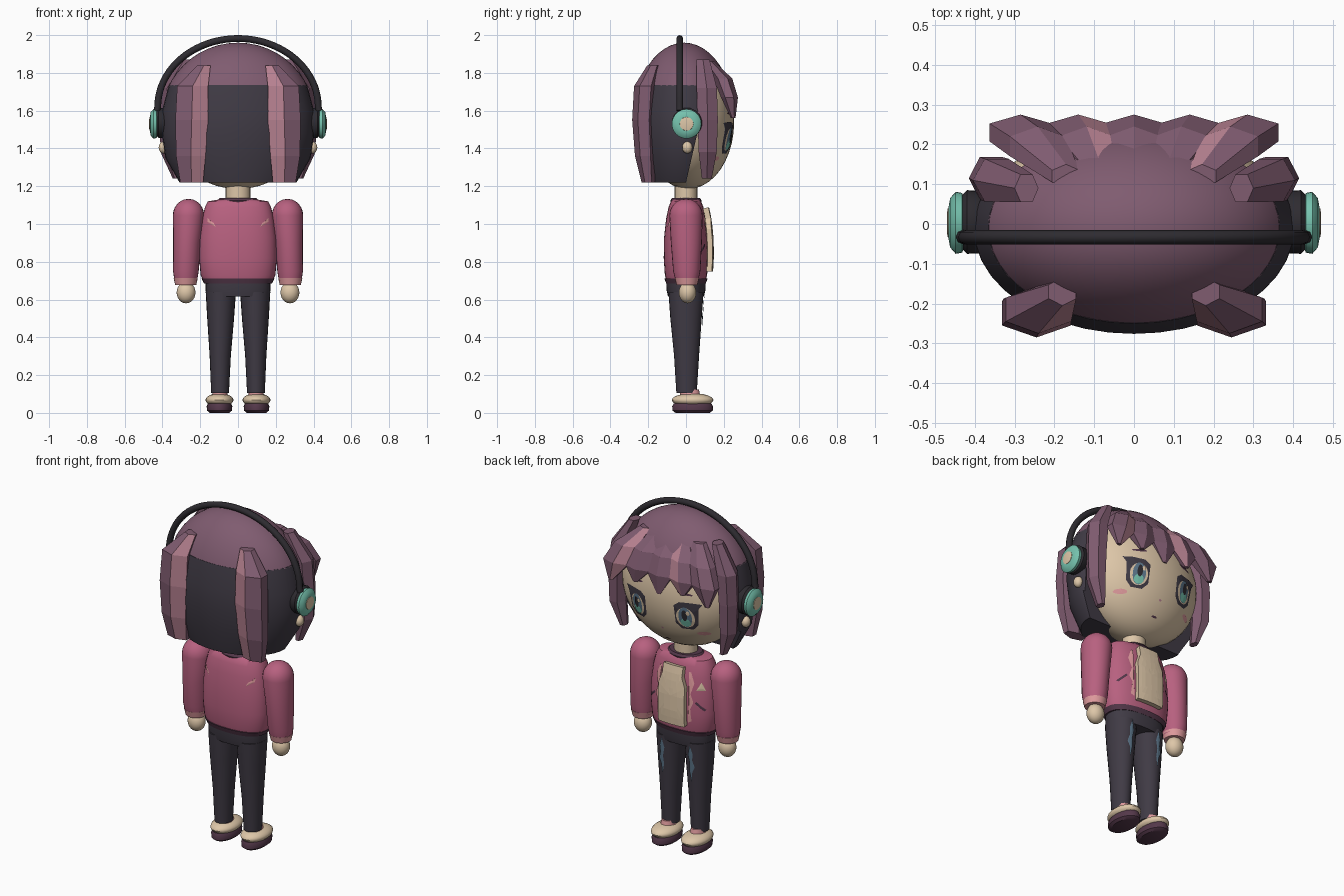
import bpy, bmesh, math
from mathutils import Vector
from mathutils.bvhtree import BVHTree

if "Cube" in bpy.data.objects:
    bpy.data.objects.remove(bpy.data.objects["Cube"])


def lin(c):
    return tuple((v / 12.92 if v < 0.04 else ((v + 0.055) / 1.055) ** 2.4) for v in c) + (1.0,)


M = {}
for name, col in {
    "hair_plum": (.50, .36, .44), "charcoal": (.25, .23, .27), "jacket_rose": (.72, .38, .50),
    "skin_beige": (.87, .78, .66), "mint": (.46, .76, .68), "hair_highlight": (.72, .51, .57),
    "soft_pink": (.88, .61, .62), "slate_blue": (.36, .46, .54), "dark_plum": (.33, .22, .29),
    "near_black": (.18, .17, .19),
}.items():
    M[name] = bpy.data.materials.new(name)
    M[name].diffuse_color = lin(col)


def finish(name, bm, mats, smooth=True, rule=None):
    bmesh.ops.recalc_face_normals(bm, faces=bm.faces)
    bm.normal_update()
    for f in bm.faces:
        f.smooth = smooth
        if rule and rule(f.normal):
            f.material_index = 1
    me = bpy.data.meshes.new(name)
    bm.to_mesh(me)
    bm.free()
    for m in mats:
        me.materials.append(M[m])
    if smooth:
        me.set_sharp_from_angle(angle=math.radians(40))
    ob = bpy.data.objects.new(name, me)
    bpy.context.collection.objects.link(ob)
    return ob


def loft(name, rings, mat, n=24, rot=0.0, power=1.0, smooth=True, rule=None, mat2=None, cut=None):
    """Skin horizontal rings given as (x, y, z, rx, ry); cut limits y per ring."""
    bm = bmesh.new()
    loops = []
    for j, (x, y, z, rx, ry) in enumerate(rings):
        loop = []
        for i in range(n):
            a = 2 * math.pi * i / n + rot
            c, s = math.cos(a), math.sin(a)
            px = x + rx * math.copysign(abs(c) ** power, c)
            py = y + ry * math.copysign(abs(s) ** power, s)
            if cut:
                py = min(py, cut[j])
            loop.append(bm.verts.new((px, py, z)))
        loops.append(loop)
    for a, b in zip(loops, loops[1:]):
        for i in range(n):
            k = (i + 1) % n
            bm.faces.new((a[i], a[k], b[k], b[i]))
    bm.faces.new(loops[0])
    bm.faces.new(loops[-1])
    return finish(name, bm, [mat] + ([mat2] if mat2 else []), smooth, rule)


def ball(name, c, r, mat, seg=32, zmin=None):
    bm = bmesh.new()
    bmesh.ops.create_uvsphere(bm, u_segments=seg, v_segments=seg // 2, radius=1)
    for v in bm.verts:
        v.co = Vector([c[i] + v.co[i] * r[i] for i in range(3)])
    if zmin is not None:
        res = bmesh.ops.bisect_plane(bm, geom=bm.verts[:] + bm.edges[:] + bm.faces[:],
                                     plane_co=(0, 0, zmin), plane_no=(0, 0, 1), clear_inner=True)
        bmesh.ops.holes_fill(bm, edges=[e for e in bm.edges if e.is_boundary])
    return finish(name, bm, [mat])


def lathe_x(name, side, prof, y, z, mat, n=32):
    """Disc turned around the x axis from (x, radius) points."""
    bm = bmesh.new()
    loops = [[bm.verts.new((side * x, y + r * math.cos(2 * math.pi * i / n), z + r * math.sin(2 * math.pi * i / n)))
              for i in range(n)] for x, r in prof]
    for a, b in zip(loops, loops[1:]):
        for i in range(n):
            bm.faces.new((a[i], a[(i + 1) % n], b[(i + 1) % n], b[i]))
    bm.faces.new(loops[0])
    bm.faces.new(loops[-1])
    return finish(name, bm, [mat])


def tree_of(ob):
    return BVHTree.FromPolygons([v.co for v in ob.data.vertices], [tuple(p.vertices) for p in ob.data.polygons])


def decal(name, tree, cx, cz, outline, mat, off=.004, face=1, thick=0):
    """Thin plate laid on a surface, projected along y."""
    bm = bmesh.new()

    def put(x, z):
        hit = tree.ray_cast(Vector((x, 2 * face, z)), Vector((0, -face, 0)))[0]
        return bm.verts.new((x, (hit.y if hit else 0) + off * face, z))
    mid, prev, n = put(cx, cz), None, len(outline)
    for t in (.25, .5, .75, 1):
        ring = [put(cx + t * x, cz + t * z) for x, z in outline]
        for i in range(n):
            k = (i + 1) % n
            bm.faces.new((ring[i], ring[k], prev[k], prev[i]) if prev else (ring[i], ring[k], mid))
        prev = ring
    if sum(f.normal.y for f in bm.faces if not f.normal_update()) * face < 0:
        bmesh.ops.reverse_faces(bm, faces=bm.faces)
    me = bpy.data.meshes.new(name)
    bm.to_mesh(me)
    bm.free()
    me.materials.append(M[mat])
    ob = bpy.data.objects.new(name, me)
    bpy.context.collection.objects.link(ob)
    if thick:
        mod = ob.modifiers.new("thickness", "SOLIDIFY")
        mod.thickness, mod.offset = thick, -1
    return ob


def oval(rx, rz, n=20):
    return [(rx * math.cos(2 * math.pi * i / n), rz * math.sin(2 * math.pi * i / n)) for i in range(n)]


def box(w, h, steps=6):
    side = [-1 + 2 * i / steps for i in range(steps)]
    return ([(w * t, -h) for t in side] + [(w, h * t) for t in side]
            + [(-w * t, h) for t in side] + [(-w, -h * t) for t in side])


def tilt(pts, deg):
    c, s = math.cos(math.radians(deg)), math.sin(math.radians(deg))
    return [(x * c - z * s, x * s + z * c) for x, z in pts]


# Head, neck and hair mass
head = ball("head", (0, .01, 1.54), (.375, .245, .355), "skin_beige", 40)
loft("neck", [(0, 0, 1.1, .065, .06), (0, 0, 1.24, .065, .06)], "skin_beige")
ball("hair_cap", (0, -.01, 1.55), (.41, .268, .41), "hair_plum", 48, 1.73)
loft("hair_back", [(0, -.01, 1.22, .31, .225), (0, -.01, 1.35, .385, .255), (0, -.01, 1.48, .403, .266),
                   (0, -.01, 1.6, .402, .266), (0, -.01, 1.735, .366, .24)],
     "charcoal", 40, cut=[0, .03, .06, .07, .07])

# Hair locks
for s, tag in ((-1, "left"), (1, "right")):
    loft("back_lock_" + tag, [(s * .18, -.17, 1.84, .04, .035), (s * .24, -.215, 1.73, .095, .06),
                              (s * .245, -.225, 1.55, .1, .06), (s * .25, -.215, 1.36, .09, .055),
                              (s * .245, -.2, 1.22, .07, .035)], "hair_plum", 6, math.pi / 6, smooth=False,
         rule=lambda n, s=s: n.x * s < -.15 and n.y < -.3, mat2="hair_highlight")
    loft("side_lock_" + tag, [(s * .27, .09, 1.87, .03, .04), (s * .345, .11, 1.72, .06, .062),
                              (s * .36, .115, 1.55, .055, .062), (s * .36, .115, 1.38, .05, .055),
                              (s * .325, .11, 1.24, .02, .03)], "hair_plum", 6, smooth=False)
for i, (x, tip, lit) in enumerate(((-.285, 1.56, 0), (-.14, 1.59, 1), (0, 1.56, 0), (.14, 1.59, 0), (.285, 1.56, -1))):
    loft(f"fringe_lock_{i + 1}", [(x * .6, .12, 1.86, .04, .03), (x * .85, .195, 1.77, .08, .05),
                                  (x, .23, 1.67, .09, .045), (x * 1.1, .25, tip, .015, .012)],
         "hair_plum", 6, math.pi / 6, smooth=False,
         rule=(lambda n, k=lit: n.x * k > .15 and n.y > .2) if lit else None, mat2="hair_highlight")

# Face
skin = tree_of(head)
for s, tag in ((-1, "left"), (1, "right")):
    ex, ez = s * .155, 1.455
    lash = [(-.062 * s, .06), (-.03 * s, .083), (.04 * s, .085), (.09 * s, .08), (.07 * s, .05),
            (.06 * s, -.05), (.03 * s, -.083), (-.03 * s, -.083), (-.06 * s, -.05)]
    decal("eye_outline_" + tag, skin, ex, ez, lash, "charcoal", .004)
    decal("eye_white_" + tag, skin, ex, ez - .008, oval(.05, .062), "skin_beige", .006)
    decal("iris_" + tag, skin, ex, ez - .005, oval(.036, .062), "slate_blue", .008)
    decal("iris_glow_" + tag, skin, ex, ez - .038, oval(.027, .026), "mint", .010)
    decal("pupil_" + tag, skin, ex, ez + .008, oval(.015, .034), "near_black", .012)
    decal("eye_glint_" + tag, skin, ex - .02, ez + .025, oval(.01, .014, 8), "skin_beige", .014)
    decal("eyebrow_" + tag, skin, ex, 1.59, tilt(oval(.045, .007, 10), -8 * s), "dark_plum", .004)
    decal("cheek_" + tag, skin, s * .225, 1.345, oval(.032, .013, 12), "soft_pink", .004)
decal("nose", skin, 0, 1.345, oval(.008, .006, 8), "hair_highlight", .004)
decal("mouth", skin, 0, 1.265, oval(.018, .005, 10), "dark_plum", .004)

# Headphones
cu = bpy.data.curves.new("headband", "CURVE")
cu.dimensions, cu.bevel_depth, cu.bevel_resolution = "3D", .018, 2
sp = cu.splines.new("POLY")
path = [(-.43, 1.6)] + [(-.425 * math.cos(math.pi * i / 40), 1.62 + .362 * math.sin(math.pi * i / 40))
                        for i in range(41)] + [(.43, 1.6)]
sp.points.add(len(path) - 1)
for p, (x, z) in zip(sp.points, path):
    p.co = (x, -.033, z, 1)
cu.use_fill_caps = True
cu.materials.append(M["near_black"])
band = bpy.data.objects.new("headband", cu)
bpy.context.collection.objects.link(band)
for s, tag in ((-1, "left"), (1, "right")):
    lathe_x("ear_pad_" + tag, s, [(.36, .06), (.38, .078), (.42, .08), (.435, .065)], .005, 1.535, "near_black")
    lathe_x("ear_cup_" + tag, s, [(.425, .06), (.432, .075), (.448, .078), (.462, .062), (.466, .04)],
            .003, 1.53, "mint")
    lathe_x("cup_badge_" + tag, s, [(.46, .038), (.468, .036), (.47, .025)], .003, 1.53, "skin_beige", 20)
    ball("earring_" + tag, (s * .395, .007, 1.405), (.025, .027, .032), "skin_beige", 16)

# Jacket
torso = loft("jacket_body", [(0, 0, .70, .185, .105), (0, 0, .73, .198, .112), (0, 0, .82, .206, .118),
                             (0, 0, .93, .203, .116), (0, 0, 1.03, .19, .105), (0, 0, 1.09, .175, .092),
                             (0, 0, 1.12, .16, .08), (0, 0, 1.13, .10, .07)], "jacket_rose", 40, power=.85)
loft("jacket_hem", [(0, 0, .685, .18, .105), (0, 0, .712, .194, .114)], "dark_plum", 40, power=.85)
loft("collar", [(0, 0, 1.11, .105, .08), (0, 0, 1.125, .108, .083), (0, 0, 1.138, .095, .074)], "dark_plum")
cloth = tree_of(torso)
decal("shirt_panel", cloth, 0, .918, [(x * (1 - .25 * (z > .1)), z) for x, z in box(.085, .17)],
      "skin_beige", .03, thick=.035)
zigzag = [(-.008, -.15), (.012, -.14), (.004, -.07), (.022, -.03), (.006, .02), (.022, .08), (.0, .14), (-.012, .14)]
for s, tag in ((-1, "left"), (1, "right")):
    decal("lapel_trim_" + tag, cloth, s * .1, .92, [(x * s, z) for x, z in zigzag], "soft_pink", .006)
    decal("front_dash_" + tag, cloth, s * .155, .87, tilt(box(.032, .006, 2), -45 * s), "dark_plum")
    decal("back_mark_" + tag, cloth, s * .138, 1.005, [(.025 * s, .03), (.022 * s, .005), (-.02 * s, -.022),
                                                      (-.01 * s, .0), (.008 * s, .012)], "soft_pink", .004, -1)
decal("front_triangle", cloth, -.155, .98, [(-.022, -.02), (.022, -.02), (0, .028)], "skin_beige")

# Arms, waist, legs and shoes
waist = loft("trouser_waist", [(0, 0, .615, .165, .095), (0, 0, .65, .172, .103), (0, 0, .70, .172, .105)],
             "charcoal", 32, power=.85)
rip = [(-.004, .11), (.012, .06), (.008, .02), (.02, -.02), (.006, -.05), (.0, -.11), (-.012, -.05),
       (-.008, .0), (-.018, .05)]
for s, tag in ((-1, "left"), (1, "right")):
    cap = [(s * .262, 0, 1.045 + .088 * math.sin(a), .083 * math.cos(a), .088 * math.cos(a))
           for a in (.25, .5, .75, 1.0, 1.25, 1.5)]
    loft("sleeve_" + tag, [(s * .276, .005, .70, .06, .06), (s * .276, .004, .75, .068, .072),
                           (s * .27, .002, .9, .073, .082), (s * .262, 0, 1.045, .083, .088)] + cap,
         "jacket_rose", 24)
    loft("cuff_" + tag, [(s * .277, .005, .678, .056, .055), (s * .277, .005, .715, .064, .065)], "soft_pink", 24)
    ball("hand_" + tag, (s * .275, .008, .637), (.05, .046, .057), "skin_beige", 24)
    leg = loft("leg_" + tag, [(s * .095, .003, .105, .047, .054), (s * .094, .003, .3, .056, .066),
                              (s * .092, 0, .5, .071, .083), (s * .091, 0, .64, .08, .093)], "charcoal", 24)
    decal("knee_rip_" + tag, tree_of(leg), s * .095, .52, [(x * s, z) for x, z in rip], "slate_blue", .006)
    loft("sock_" + tag, [(s * .096, .025, .07, .045, .055), (s * .096, .018, .125, .036, .05)], "soft_pink", 20)
    ball("shoe_" + tag, (s * .098, .035, .068), (.074, .11, .036), "skin_beige", 24)
    loft("sole_" + tag, [(s * .098, .035, 0, .052, .09), (s * .098, .035, .012, .066, .107),
                         (s * .098, .035, .035, .068, .108), (s * .098, .035, .05, .06, .1)], "dark_plum", 24)

for m in bpy.data.materials:
    if m.users and not m.is_grease_pencil:
        m.use_nodes = True
        m.node_tree.nodes["Principled BSDF"].inputs["Base Color"].default_value = m.diffuse_color
